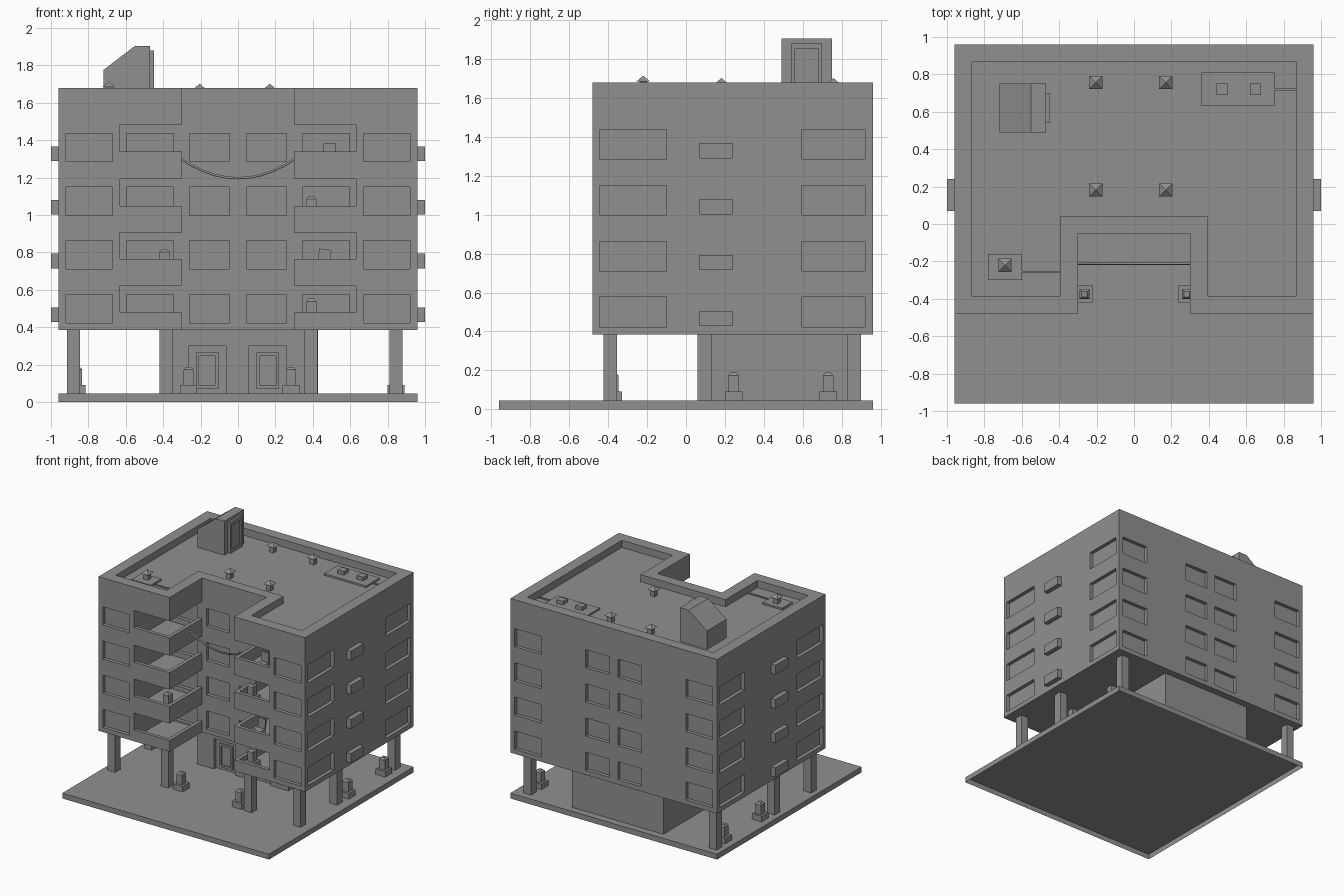
import bpy, bmesh, math
from mathutils import Matrix

default = bpy.data.objects.get("Cube")
if default:
    bpy.data.objects.remove(default)

grey = bpy.data.materials.new("concrete grey")
grey.use_nodes = True
grey.diffuse_color = (0.28, 0.28, 0.28, 1)
grey.node_tree.nodes["Principled BSDF"].inputs["Base Color"].default_value = (0.28, 0.28, 0.28, 1)


def finish(name, bm):
    mesh = bpy.data.meshes.new(name)
    bm.to_mesh(mesh)
    bm.free()
    mesh.materials.append(grey)
    ob = bpy.data.objects.new(name, mesh)
    bpy.context.collection.objects.link(ob)
    return ob


def add_box(bm, x0, x1, y0, y1, z0, z1):
    mat = Matrix.Translation(((x0 + x1) / 2, (y0 + y1) / 2, (z0 + z1) / 2))
    mat = mat @ Matrix.Diagonal((abs(x1 - x0), abs(y1 - y0), abs(z1 - z0), 1))
    return bmesh.ops.create_cube(bm, size=1, matrix=mat)["verts"]


def boxes(name, items):
    bm = bmesh.new()
    for item in items:
        add_box(bm, *item)
    return finish(name, bm)


def prism(name, points, vector):
    bm = bmesh.new()
    face = bm.faces.new([bm.verts.new(p) for p in points])
    out = bmesh.ops.extrude_face_region(bm, geom=[face], use_keep_orig=True)
    bmesh.ops.translate(bm, vec=vector, verts=[v for v in out["geom"] if isinstance(v, bmesh.types.BMVert)])
    bmesh.ops.recalc_face_normals(bm, faces=bm.faces)
    return finish(name, bm)


def notched_outline(x, back, front, notch_x, notch_y, z):
    half = [(x, back), (x, front), (notch_x, front), (notch_x, notch_y)]
    return [(a, b, z) for a, b in half] + [(-a, b, z) for a, b in reversed(half)]


def cut(ob, cutter):
    mod = ob.modifiers.new("cut", 'BOOLEAN')
    mod.operation = 'DIFFERENCE'
    mod.solver = 'EXACT'
    mod.object = cutter
    bpy.context.view_layer.objects.active = ob
    bpy.ops.object.modifier_apply(modifier=mod.name)
    bpy.data.objects.remove(cutter)


storeys = [i * 0.287 for i in range(4)]
openings = [0.479, 0.764, 1.049, 1.34]
balcony_floors = [0.41, 0.675, 0.957, 1.24]
sides = (-1, 1)

# Ground slab, open underneath
bm = bmesh.new()
add_box(bm, -0.96, 0.96, -0.96, 0.96, 0, 0.045)
bmesh.ops.delete(bm, geom=[f for f in bm.faces if f.normal.z < -0.5], context='FACES_ONLY')
finish("ground_slab", bm)

# Main block with a sunken roof behind the parapet
body = prism("apartment_block", notched_outline(0.96, 0.96, -0.48, 0.30, -0.05, 0.385), (0, 0, 1.295))
cut(body, prism("roof_cutter", notched_outline(0.865, 0.87, -0.385, 0.395, 0.04, 1.62), (0, 0, 0.2)))

# Corner balconies: open band above the rail, then the well down to the floor
cut(body, boxes("opening_cutter", [(s * 0.29, s * 0.63, -0.5, -0.05, z, z + 0.143)
                                   for z in openings for s in sides]))
cut(body, boxes("well_cutter", [(s * 0.33, s * 0.63, -0.45, -0.05, low, z + 0.02)
                                for low, z in zip(balcony_floors, openings) for s in sides]))

# Recessed windows on all sides
recess = 0.03
windows = []
for f in storeys:
    z = (0.424 + f, 0.576 + f)
    for s in sides:
        windows.append((s * 0.67, s * 0.92, -0.5, -0.48 + recess, *z))
        for x0, x1 in ((0.345, 0.595), (0.045, 0.26)):
            windows.append((s * x0, s * x1, -0.07, -0.05 + recess, *z))
        for x0, x1 in ((0.67, 0.92), (0.04, 0.26)):
            windows.append((s * x0, s * x1, 0.96 - recess, 0.98, *z))
        for y0, y1 in ((-0.445, -0.10), (0.595, 0.92)):
            windows.append((s * (0.96 - recess), s * 0.98, y0, y1, *z))
cut(body, boxes("window_cutter", windows))

# Air conditioners on the side walls
boxes("air_conditioners", [(s * 0.95, s, 0.07, 0.24, 0.428 + f, 0.506 + f)
                           for f in storeys for s in sides])

# Stilts and entrance core with two recessed doors
boxes("stilts", [(x - 0.035, x + 0.035, y - 0.035, y + 0.035, 0.045, 0.385)
                 for x in (-0.88, -0.385, 0.39, 0.845) for y in (-0.39, 0.095, 0.865)
                 if abs(x) > 0.5 or y < 0])
core = boxes("entrance_core", [(-0.42, 0.428, 0.058, 0.90, 0.045, 0.385)])
doors = (-0.165, 0.16)
cut(core, boxes("doorway_cutter", [(x - 0.1, x + 0.1, 0.03, 0.088, 0.03, 0.30) for x in doors]))
entrance = boxes("entrance_doors", [(x - 0.06, x + 0.06, 0.073, 0.1, 0.07, 0.265) for x in doors])
cut(entrance, boxes("glass_cutter", [(x - 0.043, x + 0.043, 0.06, 0.083, 0.088, 0.247) for x in doors]))


# Planters: square foot, post and bevelled cap
def planter(name, x, y, z):
    bm = bmesh.new()
    add_box(bm, x - 0.045, x + 0.045, y - 0.045, y + 0.045, z, z + 0.047)
    add_box(bm, x - 0.027, x + 0.027, y - 0.027, y + 0.027, z + 0.047, z + 0.128)
    cap = add_box(bm, x - 0.027, x + 0.027, y - 0.027, y + 0.027, z + 0.128, z + 0.143)
    for v in cap:
        if v.co.z > z + 0.135:
            v.co.x = x + (v.co.x - x) * 0.55
            v.co.y = y + (v.co.y - y) * 0.55
    finish(name, bm)


spots = [(-0.265, -0.375), (0.283, -0.375)]
spots += [(x, y) for x in (-0.86, 0.845) for y in (0.245, 0.73)]
for i, (x, y) in enumerate(spots):
    planter("ground_planter_%d" % i, x, y, 0.045)
for i, (x, level) in enumerate(((0.392, 0), (-0.393, 1), (0.392, 2))):
    planter("balcony_planter_%d" % i, x, -0.37, balcony_floors[level])

# Balcony chairs: seat and upright back
for i, (x, level, lean) in enumerate(((0.45, 1, 0.12), (0.49, 3, 0))):
    chair = boxes("balcony_chair_%d" % i, [(-0.033, 0.033, -0.04, 0.03, 0, 0.06),
                                           (-0.033, 0.033, 0.015, 0.03, 0.06, 0.143)])
    chair.location = (x, -0.36, balcony_floors[level])
    chair.rotation_euler.y = lean

# Stair hut on the roof with a sloped back and a framed door
hut = [(-0.72, 1.62), (-0.47, 1.62), (-0.47, 1.905), (-0.55, 1.905), (-0.72, 1.775)]
prism("stair_hut", [(x, 0.49, z) for x, z in hut], (0, 0.26, 0))
frame = boxes("hut_door", [(-0.48, -0.45, 0.54, 0.70, 1.62, 1.88)])
cut(frame, boxes("hut_door_cutter", [(-0.46, -0.44, 0.56, 0.68, 1.645, 1.85)]))


# Roof vents: post with pyramid cap
def vent(name, x, y, z):
    bm = bmesh.new()
    add_box(bm, x - 0.02, x + 0.02, y - 0.02, y + 0.02, z, z + 0.06)
    spin = Matrix.Translation((x, y, z + 0.067)) @ Matrix.Rotation(math.pi / 4, 4, 'Z')
    bmesh.ops.create_cone(bm, cap_ends=True, segments=4, radius1=0.05, radius2=0, depth=0.03, matrix=spin)
    finish(name, bm)


for x in (-0.205, 0.17):
    for y in (0.182, 0.757):
        vent("roof_vent", x, y, 1.62)
vent("corner_vent", -0.69, -0.22, 1.632)

# Equipment plates, boxes and pipes
boxes("corner_plate", [(-0.78, -0.60, -0.30, -0.16, 1.615, 1.635)])
boxes("equipment_plate", [(0.36, 0.75, 0.63, 0.81, 1.615, 1.635)])
boxes("equipment_boxes", [(x - 0.03, x + 0.03, 0.69, 0.75, 1.635, 1.665) for x in (0.47, 0.65)])
boxes("roof_pipes", [(-0.60, -0.39, -0.26, -0.25, 1.62, 1.63),
                     (0.75, 0.87, 0.715, 0.725, 1.62, 1.63)])

# Sagging cable across the notch
curve = bpy.data.curves.new("hanging_cable", 'CURVE')
curve.dimensions = '3D'
curve.bevel_depth = 0.007
curve.bevel_resolution = 1
steps = 10
spline = curve.splines.new('POLY')
spline.points.add(steps)
for i, point in enumerate(spline.points):
    t = 2 * i / steps - 1
    point.co = (0.305 * t, -0.212, 1.197 + 0.103 * t * t, 1)
curve.materials.append(grey)
bpy.context.collection.objects.link(bpy.data.objects.new("hanging_cable", curve))
